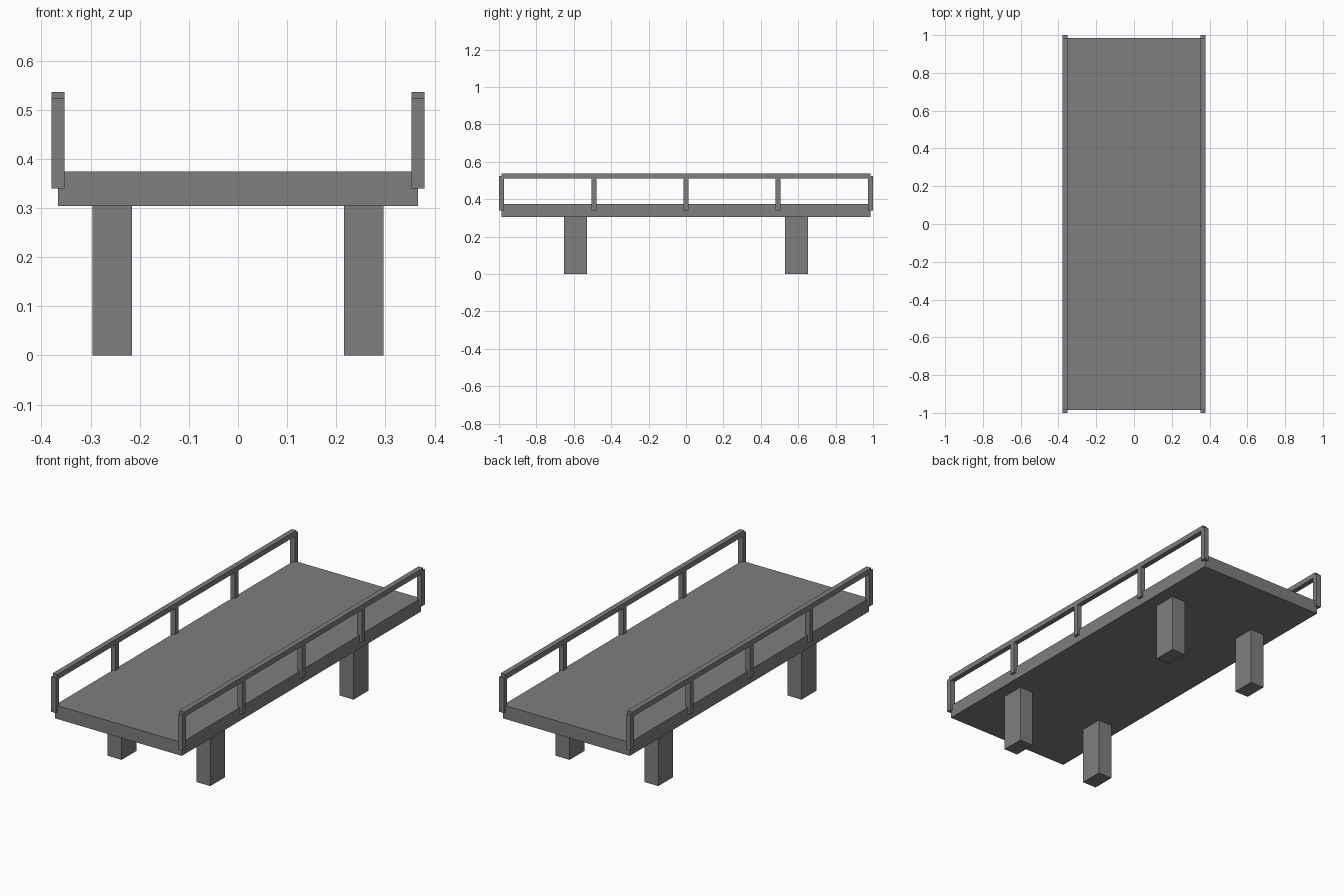
import bpy

default = bpy.data.objects.get("Cube")
if default:
    bpy.data.objects.remove(default, do_unlink=True)

# Single grey material
grey = bpy.data.materials.new("concrete grey")
grey.use_nodes = True
COLOUR = (0.21, 0.21, 0.215, 1)
grey.diffuse_color = COLOUR
grey.node_tree.nodes["Principled BSDF"].inputs["Base Color"].default_value = COLOUR


def box(name, centre, size):
    """Add an axis-aligned block with its scale applied."""
    bpy.ops.mesh.primitive_cube_add(size=1, location=centre)
    obj = bpy.context.object
    obj.name = name
    obj.scale = size
    bpy.ops.object.transform_apply(location=False, rotation=False, scale=True)
    obj.data.materials.append(grey)
    return obj


DECK_BOTTOM, DECK_TOP = 0.304, 0.374
HALF_LENGTH = 0.986
BAR = 0.027          # thickness of posts and rails
RAIL_X = 0.366       # railing centreline, on the deck edge
RAIL_Z = 0.523
POST_BOTTOM = 0.34

# Deck slab
box("deck", (0, 0, (DECK_BOTTOM + DECK_TOP) / 2),
    (2 * RAIL_X, 2 * HALF_LENGTH, DECK_TOP - DECK_BOTTOM))

for side, sx in (("left", 1), ("right", -1)):
    # Support piers
    for end, sy in (("front", -1), ("back", 1)):
        box(f"{end}_{side}_pier", (sx * 0.256, sy * 0.591, DECK_BOTTOM / 2),
            (0.081, 0.122, DECK_BOTTOM))

    # Railing: handrail and five evenly spaced posts
    box(f"{side}_handrail", (sx * RAIL_X, 0, RAIL_Z), (BAR, 2 * HALF_LENGTH, BAR))
    for i in range(5):
        y = HALF_LENGTH * (i - 2) / 2
        box(f"{side}_post_{i + 1}", (sx * RAIL_X, y, (POST_BOTTOM + RAIL_Z) / 2),
            (BAR, BAR, RAIL_Z - POST_BOTTOM))
